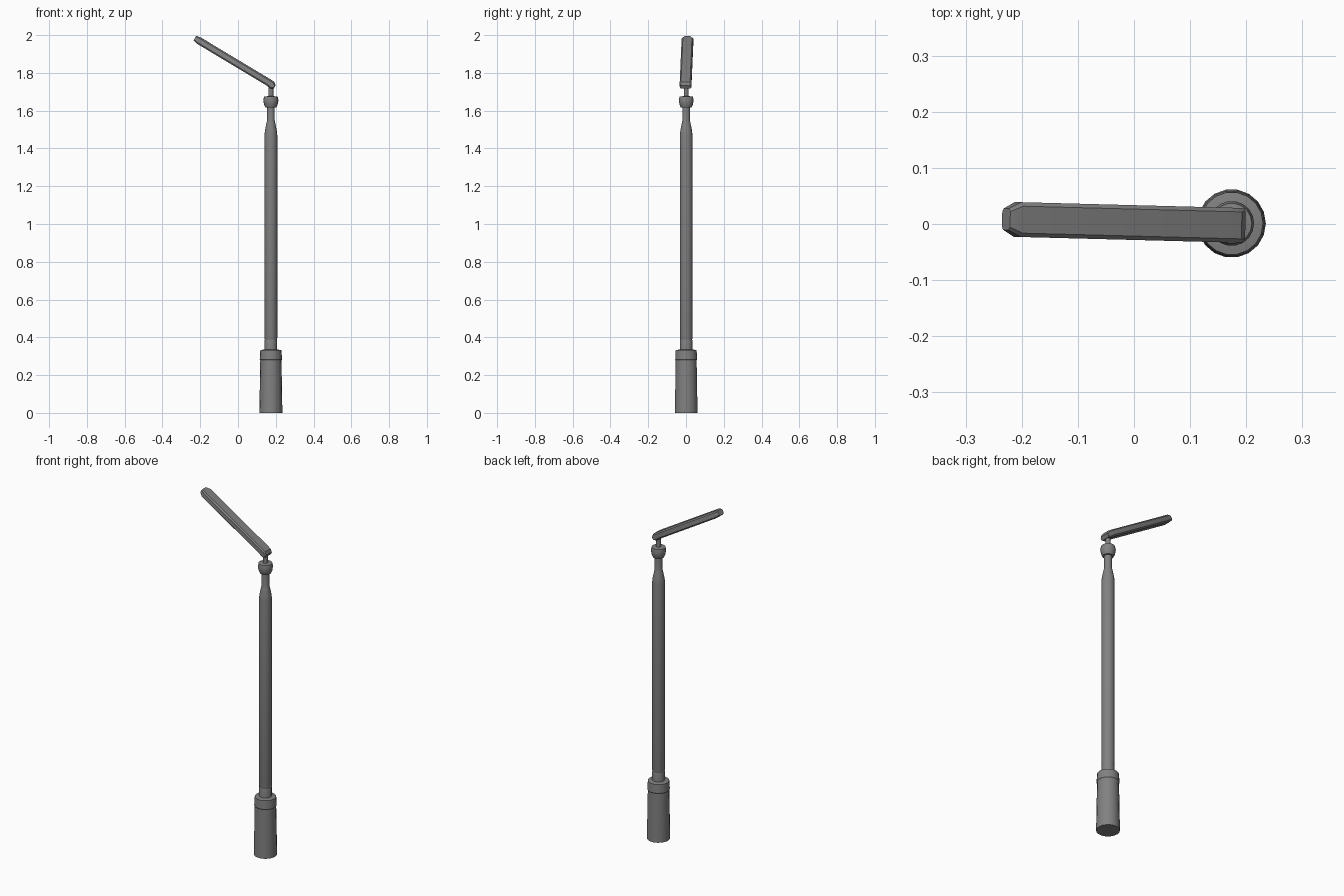
import bpy, bmesh, math
from mathutils import Matrix, Vector

if "Cube" in bpy.data.objects:
    bpy.data.objects.remove(bpy.data.objects["Cube"])

POLE_X = 0.174
SIDES = 18


def paint(name, v):
    mat = bpy.data.materials.new(name)
    mat.diffuse_color = (v, v, v, 1)
    mat.use_nodes = True
    mat.node_tree.nodes["Principled BSDF"].inputs["Base Color"].default_value = mat.diffuse_color
    return mat


DARK = paint("dark_grey", 0.22)


def finish(name, bm):
    bmesh.ops.recalc_face_normals(bm, faces=bm.faces)
    mesh = bpy.data.meshes.new(name)
    bm.to_mesh(mesh)
    bm.free()
    mesh.materials.append(DARK)
    ob = bpy.data.objects.new(name, mesh)
    bpy.context.collection.objects.link(ob)
    bpy.ops.object.select_all(action='DESELECT')
    ob.select_set(True)
    bpy.context.view_layer.objects.active = ob
    bpy.ops.object.shade_smooth_by_angle(angle=math.radians(30))
    return ob


def loft(name, rings, matrix):
    """Skin a list of equal-length point rings and cap both ends."""
    bm = bmesh.new()
    loops = [[bm.verts.new(matrix @ Vector(p)) for p in r] for r in rings]
    n = len(loops[0])
    for a, b in zip(loops, loops[1:]):
        for i in range(n):
            j = (i + 1) % n
            bm.faces.new((a[i], a[j], b[j], b[i]))
    bm.faces.new(loops[0])
    bm.faces.new(loops[-1])
    return finish(name, bm)


def turned(name, profile):
    """Turn a (radius, height) profile around the pole axis."""
    steps = [2 * math.pi * i / SIDES for i in range(SIDES)]
    rings = [[(r * math.cos(a), r * math.sin(a), z) for a in steps] for r, z in profile]
    return loft(name, rings, Matrix.Translation((POLE_X, 0.001, 0)))


# Pedestal and its collar
turned("base", [(0.061, 0), (0.056, 0.285)])
turned("base_collar", [(0.054, 0.275), (0.059, 0.283), (0.056, 0.332), (0.034, 0.336)])

# Pole with short socket at the bottom and taper at the top
turned("pole_socket", [(0.033, 0.32), (0.033, 0.385), (0.030, 0.395)])
turned("pole", [(0.032, 0.388), (0.034, 0.396), (0.034, 1.47), (0.031, 1.497),
                (0.023, 1.535), (0.020, 1.55), (0.020, 1.63)])

# Knob and lamp stem
turned("knob", [(0.029, 1.617), (0.036, 1.632), (0.040, 1.655), (0.036, 1.674), (0.016, 1.677)])
turned("stem", [(0.013, 1.67), (0.013, 1.74)])


# Lamp head: chamfered bar with tapered ends, tilted upward
def bar_ring(u, half_w, low, high, c):
    return [(u, -half_w, low + c), (u, -half_w + c, low), (u, half_w - c, low), (u, half_w, low + c),
            (u, half_w, high - c), (u, half_w - c, high), (u, -half_w + c, high), (u, -half_w, high - c)]


head = (Matrix.Translation((POLE_X, -0.002, 1.742))
        @ Matrix.Rotation(math.radians(-1.5), 4, 'Z')
        @ Matrix.Rotation(math.radians(180), 4, 'Z')
        @ Matrix.Rotation(math.radians(-31), 4, 'Y'))
loft("lamp_head", [bar_ring(-0.025, 0.030, -0.014, 0.006, 0.005),
                   bar_ring(-0.010, 0.031, -0.022, 0.018, 0.007),
                   bar_ring(0.015, 0.031, -0.019, 0.019, 0.007),
                   bar_ring(0.445, 0.031, -0.019, 0.019, 0.007),
                   bar_ring(0.469, 0.019, -0.014, 0.014, 0.005)], head)
